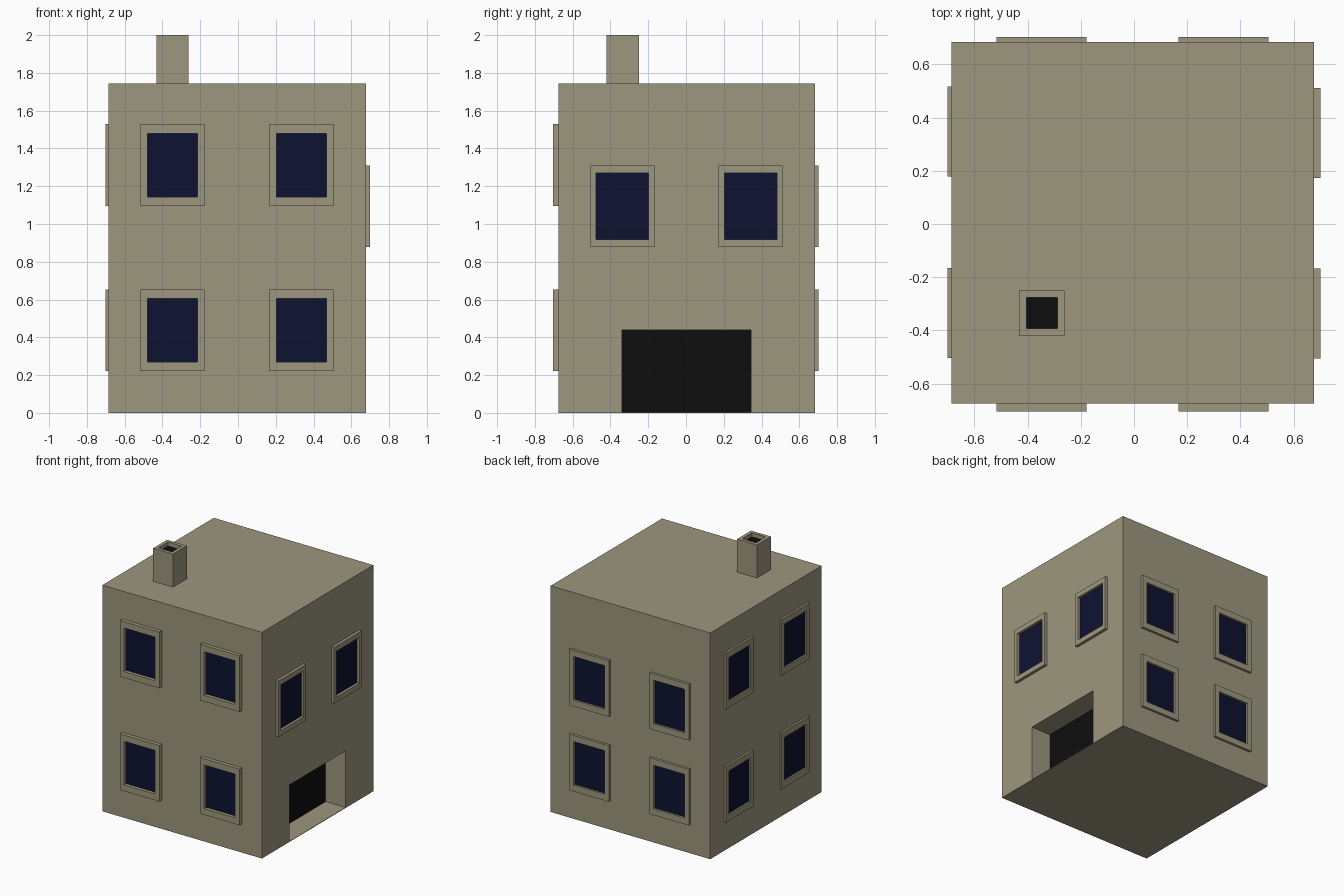
import bpy, bmesh
from math import radians
from mathutils import Matrix, Vector

if "Cube" in bpy.data.objects:
    bpy.data.objects.remove(bpy.data.objects["Cube"])


def material(name, rgb):
    m = bpy.data.materials.new(name)
    m.diffuse_color = (*rgb, 1)
    m.use_nodes = True
    m.node_tree.nodes["Principled BSDF"].inputs["Base Color"].default_value = m.diffuse_color
    return m


STONE = material("stone", (0.34, 0.31, 0.21))
GLASS = material("glass", (0.004, 0.006, 0.03))
DARK = material("dark", (0.004, 0.004, 0.004))


def add_object(name, bm, *mats):
    me = bpy.data.meshes.new(name)
    bm.to_mesh(me)
    bm.free()
    for m in mats:
        me.materials.append(m)
    ob = bpy.data.objects.new(name, me)
    bpy.context.collection.objects.link(ob)
    return ob


def box(name, lo, hi, mat):
    lo, hi = Vector(lo), Vector(hi)
    bm = bmesh.new()
    bmesh.ops.create_cube(bm, size=1, matrix=Matrix.Translation((lo + hi) / 2)
                          @ Matrix.Diagonal((*(hi - lo), 1)))
    return add_object(name, bm, mat)


def recessed_box(name, size, opening, recess, matrix, inner_mat):
    """Box rising from local z=0 whose top is framed and sunk to a coloured panel."""
    w, h, d = size
    bm = bmesh.new()
    bmesh.ops.create_cube(bm, size=1, matrix=Matrix.Translation((0, 0, d / 2))
                          @ Matrix.Diagonal((w, h, d, 1)))
    bm.normal_update()
    top = max(bm.faces, key=lambda f: f.normal.z)
    bmesh.ops.inset_individual(bm, faces=[top], thickness=0.01)
    for v in top.verts:
        v.co.x *= opening[0] / (w - 0.02)
        v.co.y *= opening[1] / (h - 0.02)
    bm.normal_update()
    bmesh.ops.inset_individual(bm, faces=[top], thickness=0, depth=-recess)
    top.material_index = 1
    bm.transform(matrix)
    return add_object(name, bm, STONE, inner_mat)


X0, X1, Y0, Y1, ROOF = -0.685, 0.677, -0.675, 0.683, 1.745

# Body with the garage-style doorway cut into the right side
body = box("body", (X0, Y0, 0), (X1, Y1, ROOF), STONE)
cutter = box("doorway_cutter", (X1 - 0.172, -0.34, 0.004), (X1 + 0.2, 0.345, 0.44), STONE)
cutter.hide_render = True
cutter.hide_viewport = True
cut = body.modifiers.new("doorway", 'BOOLEAN')
cut.operation = 'DIFFERENCE'
cut.solver = 'EXACT'
cut.object = cutter
box("door", (X1 - 0.19, -0.34, 0.004), (X1 - 0.17, 0.345, 0.44), DARK)

# Hollow chimney
recessed_box("chimney", (0.17, 0.17, 2 - ROOF), (0.112, 0.112), 0.03,
             Matrix.Translation((-0.346, -0.335, ROOF)), DARK)

# Windows: side -> (turn about z, wall point, along-wall axis, protrusion, centres, heights)
LOW, MID, HIGH = 0.438, 1.094, 1.312
sides = {
    "front": (0, (0, Y0, 0), (1, 0, 0), 0.029, (-0.347, 0.336), (LOW, HIGH)),
    "right": (90, (X1, 0, 0), (0, 1, 0), 0.023, (-0.337, 0.342), (MID,)),
    "back": (180, (0, Y1, 0), (1, 0, 0), 0.019, (-0.347, 0.336), (LOW, MID)),
    "left": (-90, (X0, 0, 0), (0, 1, 0), 0.016, (-0.334, 0.347), (LOW, HIGH)),
}
for side, (turn, wall, along, depth, centres, heights) in sides.items():
    for i, u in enumerate(centres):
        for j, z in enumerate(heights):
            pane = (0.272, 0.348) if side == "right" else (0.26, 0.332)
            m = (Matrix.Translation(Vector(wall) + Vector(along) * u + Vector((0, 0, z)))
                 @ Matrix.Rotation(radians(turn), 4, 'Z')
                 @ Matrix.Rotation(radians(90), 4, 'X'))
            recessed_box(f"{side}_window_{i}_{j}", (0.338, 0.433, depth), pane,
                         depth - 0.003, m, GLASS)
